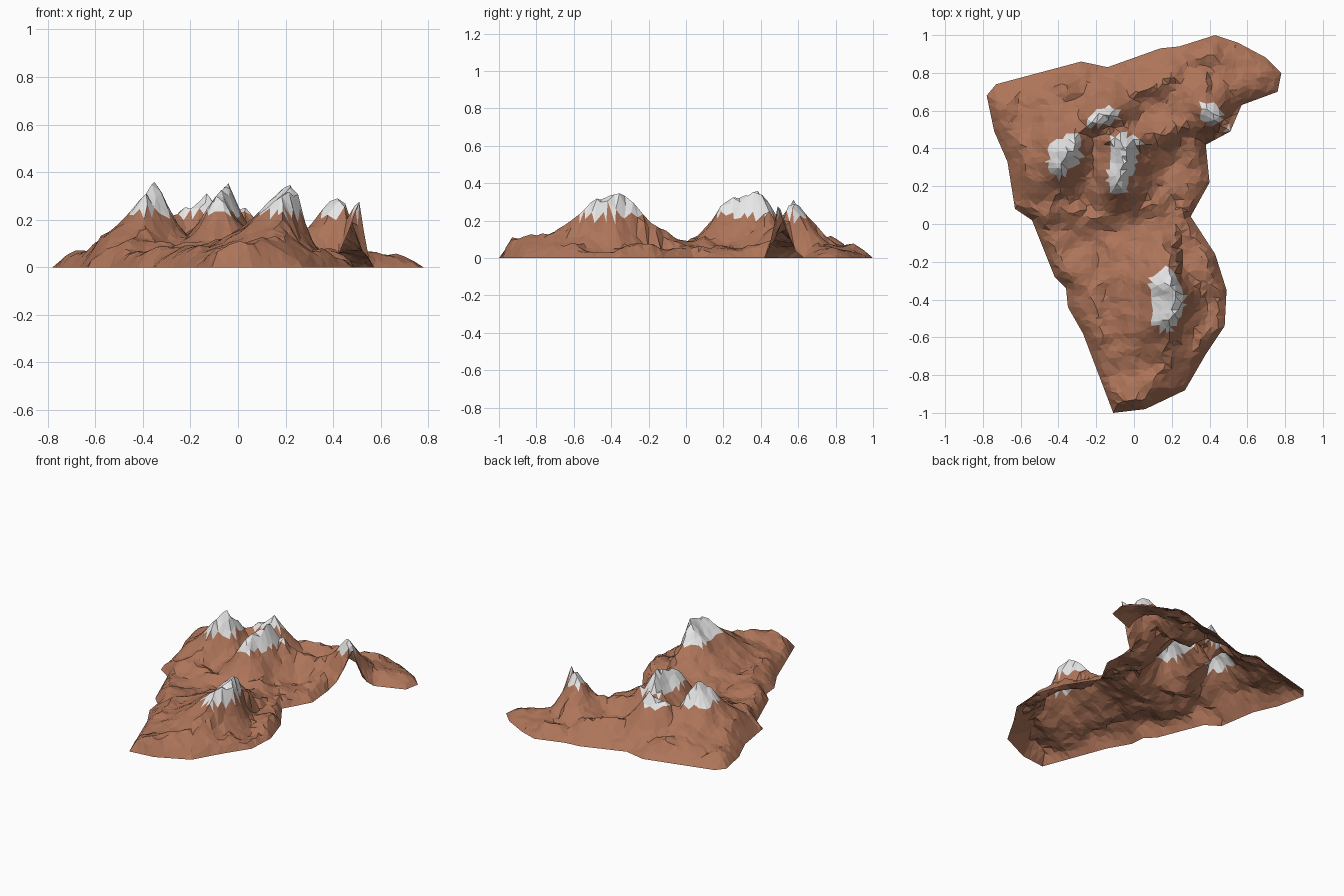
import bpy, bmesh, math, random
from mathutils import Vector, noise
from mathutils.geometry import delaunay_2d_cdt, intersect_point_line

random.seed(4)
if "Cube" in bpy.data.objects:
    bpy.data.objects.remove(bpy.data.objects["Cube"])


def material(name, rgb):
    mat = bpy.data.materials.new(name)
    mat.use_nodes = True
    mat.diffuse_color = (*rgb, 1)
    mat.node_tree.nodes["Principled BSDF"].inputs["Base Color"].default_value = (*rgb, 1)
    return mat


# Footprint of the range, counter-clockwise from the south tip
OUTLINE = [Vector(p) for p in (
    (-.11, -1), (.06, -.98), (.27, -.88), (.38, -.69), (.48, -.54), (.49, -.35),
    (.43, -.16), (.3, .04), (.4, .22), (.38, .42), (.51, .49), (.57, .63),
    (.76, .7), (.78, .8), (.7, .88), (.55, .96), (.43, 1), (.24, .94), (.14, .93),
    (-.14, .83), (-.28, .86), (-.73, .74), (-.78, .68), (-.74, .49), (-.67, .33),
    (-.63, .08), (-.54, .02), (-.42, -.28), (-.36, -.34), (-.35, -.44), (-.27, -.58))]

# The eastern peak is cut open here, so the rim climbs to its summit
OPEN_SUMMIT = Vector((.51, .49))

# Crest lines: points (x, y, height), then flank width on the west and east
RIDGES = [
    ([(-.39, .31, .32), (-.34, .37, .37), (-.31, .44, .28)], .2, .13),
    ([(-.25, .52, .25), (-.12, .58, .32)], .13, .13),
    ([(-.07, .2, .32), (-.06, .3, .34), (-.05, .41, .36)], .15, .13),
    ([(-.12, .43, .27), (.04, .43, .27)], .12, .12),
    ([(.2, -.48, .33), (.235, -.4, .36), (.2, -.33, .34)], .25, .07),
    ([(.4, .6, .29), (.5, .51, .32)], .17, .12),
    ([(.04, .46, .22), (.22, .5, .15), (.42, .58, .2)], .13, .13),
    ([(.2, -.5, .19), (.2, -.74, .13), (.02, -.91, .12)], .18, .12),
    ([(-.05, -.2, .1), (-.22, -.38, .1), (-.16, -.6, .09)], .12, .12),
    ([(-.45, .1, .13), (-.2, .03, .1), (.1, .1, .12)], .14, .14),
    ([(0, .68, .14), (.2, .76, .12)], .14, .14),
    ([(-.55, .62, .07), (-.35, .7, .12)], .14, .14)]


def nearest(p, a, b):
    """Closest point of a segment and its position along it."""
    t = max(0, min(1, intersect_point_line(p, a, b)[1]))
    return a.lerp(b, t), t


def rim_distance(p):
    return min((p - nearest(p, a, b)[0]).length
               for a, b in zip(OUTLINE, OUTLINE[1:] + OUTLINE[:1]))


def inside(p):
    hit = False
    for a, b in zip(OUTLINE, OUTLINE[1:] + OUTLINE[:1]):
        if (a.y > p.y) != (b.y > p.y) and p.x < a.x + (p.y - a.y) * (b.x - a.x) / (b.y - a.y):
            hit = not hit
    return hit


def height(p):
    """Crests with steep flanks easing into rolling ground."""
    # Warping the position breaks the flanks into gullies
    q = p + Vector(noise.noise_vector(Vector((p.x * 8, p.y * 8, 1)))[:2]) * .022
    ground = .055 + .04 * noise.noise(Vector((p.x * 6, p.y * 6, 5)))
    crest = 0
    for points, west, east in RIDGES:
        for a, b in zip(points, points[1:]):
            foot, t = nearest(q, Vector(a[:2]), Vector(b[:2]))
            away = q - foot
            width = west if away.x < 0 else east
            fall = math.exp(-(away.length / width) ** 1.1)
            crest = max(crest, (a[2] + (b[2] - a[2]) * t) * fall)
    z = max(ground, crest) + .018 * noise.noise(Vector((p.x * 14, p.y * 14, 9)))
    # The rim meets the ground, abruptly in the south, except at the open summit
    reach = .05 if p.y < .1 else .09
    taper = min(1, rim_distance(p) / reach) ** .7
    lift = max(0, 1 - (p - OPEN_SUMMIT).length / .14)
    return max(.004, z) * max(taper, lift)


# Plan points: a divided rim and a scattered interior
plan = []
for a, b in zip(OUTLINE, OUTLINE[1:] + OUTLINE[:1]):
    steps = max(1, round((b - a).length / .05))
    plan += [a.lerp(b, i / steps) for i in range(steps)]
rim_count = len(plan)
step = .032
for i in range(-32, 33):
    for j in range(-32, 33):
        p = Vector((i + random.uniform(-.35, .35), j + random.uniform(-.35, .35))) * step
        if inside(p) and rim_distance(p) > .013:
            plan.append(p)

loop = list(range(rim_count))
verts, _, faces, *_ = delaunay_2d_cdt(plan, [], [loop], 1, 1e-5)

# Open terrain shell
bm = bmesh.new()
for v in verts:
    bm.verts.new((v.x, v.y, height(v)))
bm.verts.ensure_lookup_table()
for f in faces:
    bm.faces.new([bm.verts[i] for i in f])
bmesh.ops.recalc_face_normals(bm, faces=bm.faces)
if sum(f.normal.z for f in bm.faces) < 0:
    bmesh.ops.reverse_faces(bm, faces=bm.faces)

# Snow above the snow line
for f in bm.faces:
    low = min(v.co.z for v in f.verts)
    f.material_index = int(f.calc_center_median().z > .225 and low > .17)

mesh = bpy.data.meshes.new("mountain_range")
bm.to_mesh(mesh)
bm.free()
mesh.materials.append(material("red_brown_rock", (.42, .175, .1)))
mesh.materials.append(material("snow_white", (.8, .8, .8)))
mountains = bpy.data.objects.new("mountain_range", mesh)
bpy.context.collection.objects.link(mountains)
